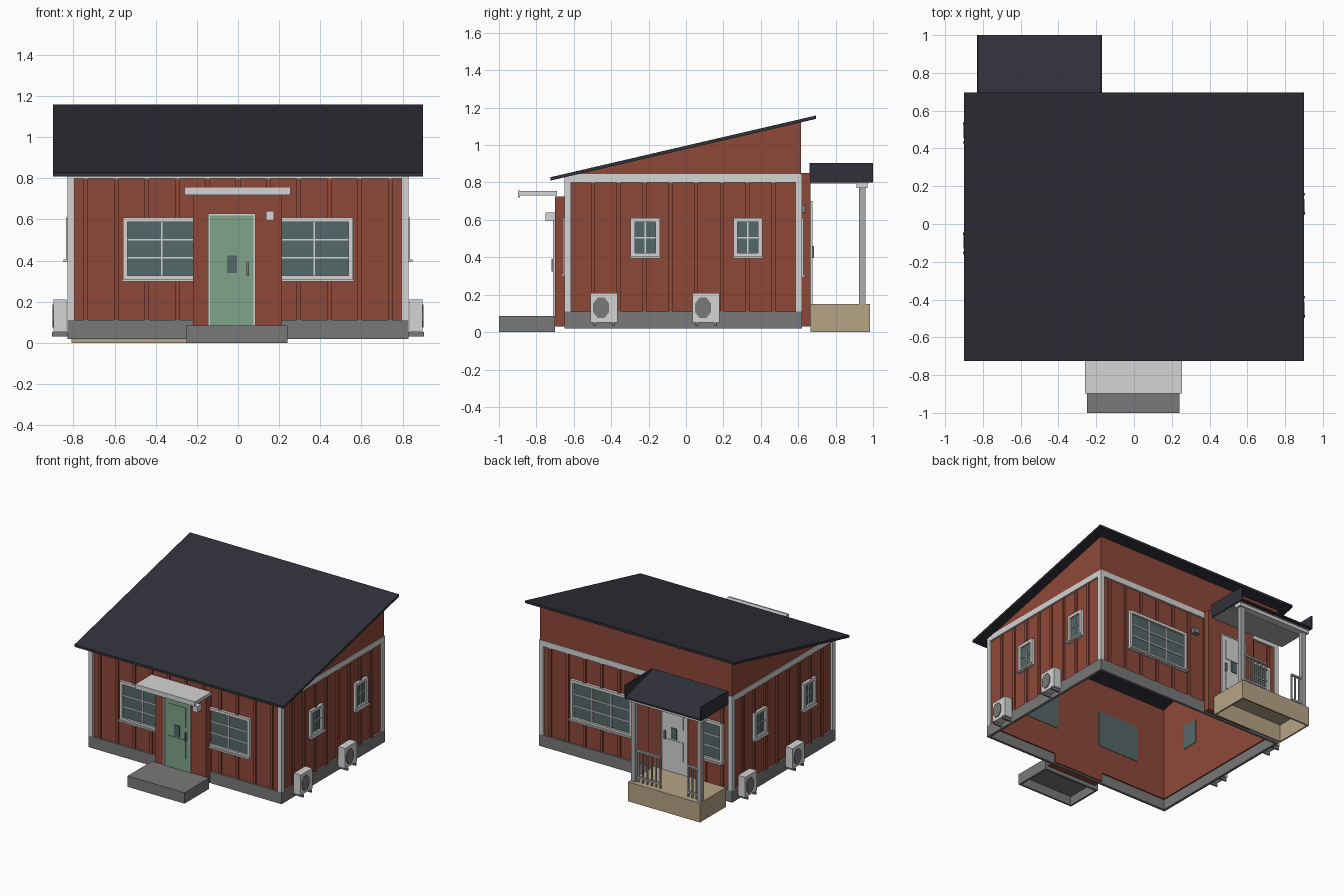
import bpy, bmesh, math

if "Cube" in bpy.data.objects:
    bpy.data.objects.remove(bpy.data.objects["Cube"])


def mat(name, r, g, b):
    m = bpy.data.materials.new(name)
    m.diffuse_color = (r, g, b, 1)
    m.use_nodes = True
    m.node_tree.nodes["Principled BSDF"].inputs["Base Color"].default_value = m.diffuse_color
    return m


RED = mat("barn_red", 0.27, 0.066, 0.04)
WHITE = mat("trim_white", 0.66, 0.66, 0.66)
GREY = mat("concrete_grey", 0.19, 0.19, 0.19)
GREEN = mat("door_green", 0.21, 0.37, 0.25)
GLASS = mat("window_glass", 0.09, 0.135, 0.135)
TAN = mat("deck_tan", 0.47, 0.37, 0.24)
ROOF = mat("roof_charcoal", 0.03, 0.03, 0.042)
METAL = mat("post_grey", 0.42, 0.42, 0.43)


def finish(name, bm, material):
    bmesh.ops.recalc_face_normals(bm, faces=bm.faces)
    me = bpy.data.meshes.new(name)
    bm.to_mesh(me)
    bm.free()
    me.materials.append(material)
    ob = bpy.data.objects.new(name, me)
    bpy.context.collection.objects.link(ob)
    return ob


def boxes(name, items, material):
    """One object made of boxes (x0, x1, y0, y1, z0, z1)."""
    bm = bmesh.new()
    for x0, x1, y0, y1, z0, z1 in items:
        vs = bmesh.ops.create_cube(bm, size=1)["verts"]
        for v in vs:
            v.co = ((x0 + x1) / 2 + v.co.x * (x1 - x0),
                    (y0 + y1) / 2 + v.co.y * (y1 - y0),
                    (z0 + z1) / 2 + v.co.z * (z1 - z0))
    return finish(name, bm, material)


def prism(name, spans, profile, material):
    """Extrude a (y, z) profile along each x span."""
    bm = bmesh.new()
    for x0, x1 in spans:
        a = [bm.verts.new((x0, y, z)) for y, z in profile]
        b = [bm.verts.new((x1, y, z)) for y, z in profile]
        bm.faces.new(a)
        bm.faces.new(b)
        for i in range(len(a)):
            j = (i + 1) % len(a)
            bm.faces.new((a[i], a[j], b[j], b[i]))
    return finish(name, bm, material)


def on(wall, u0, u1, d0, d1, z0, z1):
    """Box on a wall: u runs along it, d is the distance out from the centre."""
    return {"front": (u0, u1, -d1, -d0, z0, z1), "back": (u0, u1, d0, d1, z0, z1),
            "right": (d0, d1, u0, u1, z0, z1), "left": (-d1, -d0, u0, u1, z0, z1)}[wall]


def ring(x0, x1, y0, y1, z0, z1, t):
    return [(x0, x1, y0, y0 + t, z0, z1), (x0, x1, y1 - t, y1, z0, z1),
            (x0, x0 + t, y0 + t, y1 - t, z0, z1), (x1 - t, x1, y0 + t, y1 - t, z0, z1)]


def under(y):
    """Height of the roof underside."""
    return 0.81 + (y + 0.725) * 0.2324


FACE = {"front": 0.635, "back": 0.605, "right": 0.815, "left": 0.815}
SPAN = {"front": (-0.815, 0.815), "back": (-0.815, 0.815),
        "right": (-0.635, 0.605), "left": (-0.635, 0.605)}
# windows: u0, u1, z0, z1, columns, rows
WINDOWS = {"front": [(-0.56, -0.18, 0.305, 0.61, 2, 3), (0.18, 0.56, 0.305, 0.61, 2, 3)],
           "back": [(0.03, 0.56, 0.30, 0.61, 3, 3), (-0.75, -0.40, 0.30, 0.61, 2, 3)],
           "right": [(-0.296, -0.14, 0.40, 0.61, 2, 2), (0.254, 0.408, 0.40, 0.61, 2, 2)],
           "left": [(-0.41, -0.255, 0.40, 0.61, 2, 2), (0.19, 0.345, 0.40, 0.61, 2, 2)]}

# Foundation and wall shell, open underneath
boxes("foundation", ring(-0.83, 0.83, -0.65, 0.62, 0.02, 0.11, 0.02), GREY)
prism("side_walls", [(-0.815, -0.80), (0.80, 0.815)],
      [(-0.635, 0.10), (0.605, 0.10), (0.605, under(0.605)), (-0.635, under(-0.635))], RED)
boxes("front_wall", [on("front", -0.8, 0.8, 0.62, 0.635, 0.10, 0.832)], RED)
boxes("back_wall", [on("back", -0.8, 0.8, 0.59, 0.605, 0.10, 1.118)], RED)
# Upper wall band standing flush with the trim
prism("upper_side_walls", [(-0.826, -0.815), (0.815, 0.826)],
      [(-0.60, 0.84), (0.615, 0.84), (0.615, under(0.615))], RED)
boxes("upper_back_wall", [on("back", -0.826, 0.826, 0.60, 0.616, 0.84, 1.121)], RED)

# Main roof
prism("main_roof", [(-0.90, 0.90)], [(-0.725, 0.81), (0.695, 1.14), (0.695, 1.158),
                                     (-0.725, 0.828)], ROOF)

for wall, face in FACE.items():
    lo, hi = SPAN[wall]
    # Vertical battens, interrupted at windows
    battens = []
    count = 11 if hi > 0.7 else 8
    step = 0.148 if count == 11 else (hi - lo) / 9
    for i in range(count):
        u = (lo + hi) / 2 + (i - (count - 1) / 2) * step
        cut = [w for w in WINDOWS[wall] if w[0] - 0.012 < u < w[1] + 0.012]
        runs = [(0.11, cut[0][2]), (cut[0][3], 0.80)] if cut else [(0.11, 0.80)]
        battens += [on(wall, u - 0.011, u + 0.011, face - 0.005, face + 0.012, a, b)
                    for a, b in runs]
    boxes(wall + "_battens", battens, RED)
    # Corner boards and top board
    out = face + 0.015
    top = 0.822 if wall == "front" else 0.845
    e = 0.015
    boxes(wall + "_trim", [on(wall, lo - e, lo + 0.02, face - 0.01, out, 0.11, 0.80),
                           on(wall, hi - 0.02, hi + e, face - 0.01, out, 0.11, 0.80),
                           on(wall, lo - e, hi + e, face - 0.01, out, 0.80, top)], WHITE)
    # Windows: glass seen from both sides, frame, sill and glazing bars
    glass, frame = [], []
    for u0, u1, z0, z1, cols, rows in WINDOWS[wall]:
        t = 0.022
        d0, d1 = face - 0.005, face + 0.022
        glass.append(on(wall, u0 + 0.01, u1 - 0.01, face - 0.018, face + 0.006, z0 + 0.01, z1 - 0.01))
        frame += [on(wall, u0, u1, d0, d1, z1 - t, z1), on(wall, u0, u1, d0, d1, z0, z0 + t),
                  on(wall, u0, u0 + t, d0, d1, z0 + t, z1 - t),
                  on(wall, u1 - t, u1, d0, d1, z0 + t, z1 - t),
                  on(wall, u0 - 0.004, u1 + 0.004, d0, d1 + 0.012, z0 - 0.006, z0 + 0.006)]
        for c in range(1, cols):
            u = u0 + t + (u1 - u0 - 2 * t) * c / cols
            frame.append(on(wall, u - 0.004, u + 0.004, d0, face + 0.012, z0 + t, z1 - t))
        for r in range(1, rows):
            z = z0 + t + (z1 - z0 - 2 * t) * r / rows
            frame.append(on(wall, u0 + t, u1 - t, d0, face + 0.012, z - 0.004, z + 0.004))
    boxes(wall + "_window_glass", glass, GLASS)
    boxes(wall + "_window_frames", frame, WHITE)


def door(wall, c, face, z0, color):
    """Door with frame, raised panels, small pane and handle, centred on u = c."""
    top = z0 + 0.55
    boxes(wall + "_door", [on(wall, c - 0.105, c + 0.105, face, face + 0.006, z0, top - 0.01)]
          + [on(wall, c - 0.077, c + 0.077, face, face + 0.010, z0 + a, z0 + b)
             for a, b in ((0.105, 0.25), (0.35, 0.50))], color)
    boxes(wall + "_door_frame", [on(wall, c - 0.115, c - 0.105, face, face + 0.012, z0, top),
                                 on(wall, c + 0.105, c + 0.115, face, face + 0.012, z0, top),
                                 on(wall, c - 0.115, c + 0.115, face, face + 0.012, top - 0.01, top)], WHITE)
    boxes(wall + "_door_pane", [on(wall, c - 0.024, c + 0.024, face, face + 0.012, z0 + 0.26, z0 + 0.345)], GLASS)
    boxes(wall + "_door_handle", [on(wall, c + 0.072, c + 0.084, face, face + 0.02, z0 + 0.245, z0 + 0.31)], GREY)


# Front entry: projecting bay, door, canopy, step and lamp
boxes("front_entry_bay", [(-0.22, 0.215, -0.70, -0.62, 0.03, 0.725)], RED)
door("front", -0.03, 0.70, 0.08, GREEN)
boxes("front_canopy", [(-0.26, 0.255, -0.89, -0.69, 0.73, 0.755),
                       (-0.26, 0.255, -0.897, -0.887, 0.72, 0.757)], WHITE)
boxes("front_step", ring(-0.25, 0.24, -1.0, -0.70, 0.0, 0.07, 0.015)
      + [(-0.25, 0.24, -1.0, -0.70, 0.07, 0.085)], GREY)
boxes("front_lamp", [(0.135, 0.175, -0.75, -0.70, 0.595, 0.64)], WHITE)

# Back entry: bay, door and lamp
boxes("back_entry_bay", [(-0.56, -0.14, 0.59, 0.665, 0.03, 0.85)], RED)
door("back", -0.37, 0.665, 0.15, WHITE)
boxes("back_lamp", [(-0.08, -0.03, 0.60, 0.64, 0.64, 0.68)], GREY)

# Porch deck, hollow underneath
boxes("porch_deck", ring(-0.81, -0.19, 0.665, 0.985, 0.0, 0.135, 0.012)
      + [(-0.81, -0.19, 0.665, 0.985, 0.135, 0.15)], TAN)
# Porch roof: sloping sheet between two upright side boards
prism("porch_roof", [(-0.825, -0.175)], [(0.66, 0.89), (1.0, 0.80), (1.0, 0.812), (0.66, 0.904)], ROOF)
prism("porch_roof_sides", [(-0.83, -0.82), (-0.18, -0.17)],
      [(0.66, 0.80), (1.0, 0.80), (1.0, 0.905), (0.66, 0.905)], ROOF)
boxes("porch_ceiling", [(-0.82, -0.18, 0.665, 0.975, 0.795, 0.802)], METAL)
boxes("porch_beam", [(-0.82, -0.18, 0.912, 0.97, 0.77, 0.80)], WHITE)
boxes("porch_posts", [(x - 0.018, x + 0.018, 0.924, 0.96, 0.15, 0.775) for x in (-0.785, -0.215)], METAL)

# Porch railings beside the opening
rails = []
for x0, x1 in ((-0.785, -0.68), (-0.44, -0.215)):
    rails += [(x0, x1, 0.934, 0.95, z, z + 0.014) for z in (0.18, 0.385)]
    n = round((x1 - x0) / 0.036)
    for i in range(n + 1):
        x = x0 + (x1 - x0) * i / n
        rails.append((x - 0.005, x + 0.005, 0.937, 0.947, 0.15, 0.39))
boxes("porch_railings", rails, METAL)

# Outdoor heat pump units
for wall, u in (("right", -0.438), ("right", 0.107), ("left", 0.482), ("left", -0.102)):
    side = 1 if wall == "right" else -1
    boxes(wall + "_heat_pump", [on(wall, u - 0.072, u + 0.072, 0.835, 0.897, 0.052, 0.21)], WHITE)
    boxes(wall + "_heat_pump_feet", [on(wall, u + s * 0.05 - 0.006, u + s * 0.05 + 0.006, 0.82, 0.905, 0.032, 0.052)
                                     for s in (-1, 1)], GREY)
    bm = bmesh.new()
    bmesh.ops.create_cone(bm, cap_ends=True, segments=8, radius1=1, radius2=1, depth=1)
    for v in bm.verts:
        a = math.atan2(v.co.y, v.co.x) + math.pi / 8
        v.co = (side * (0.899 + v.co.z * 0.008), u - side * 0.016 + 0.046 * math.cos(a), 0.13 + 0.06 * math.sin(a))
    finish(wall + "_heat_pump_fan", bm, GREY)
